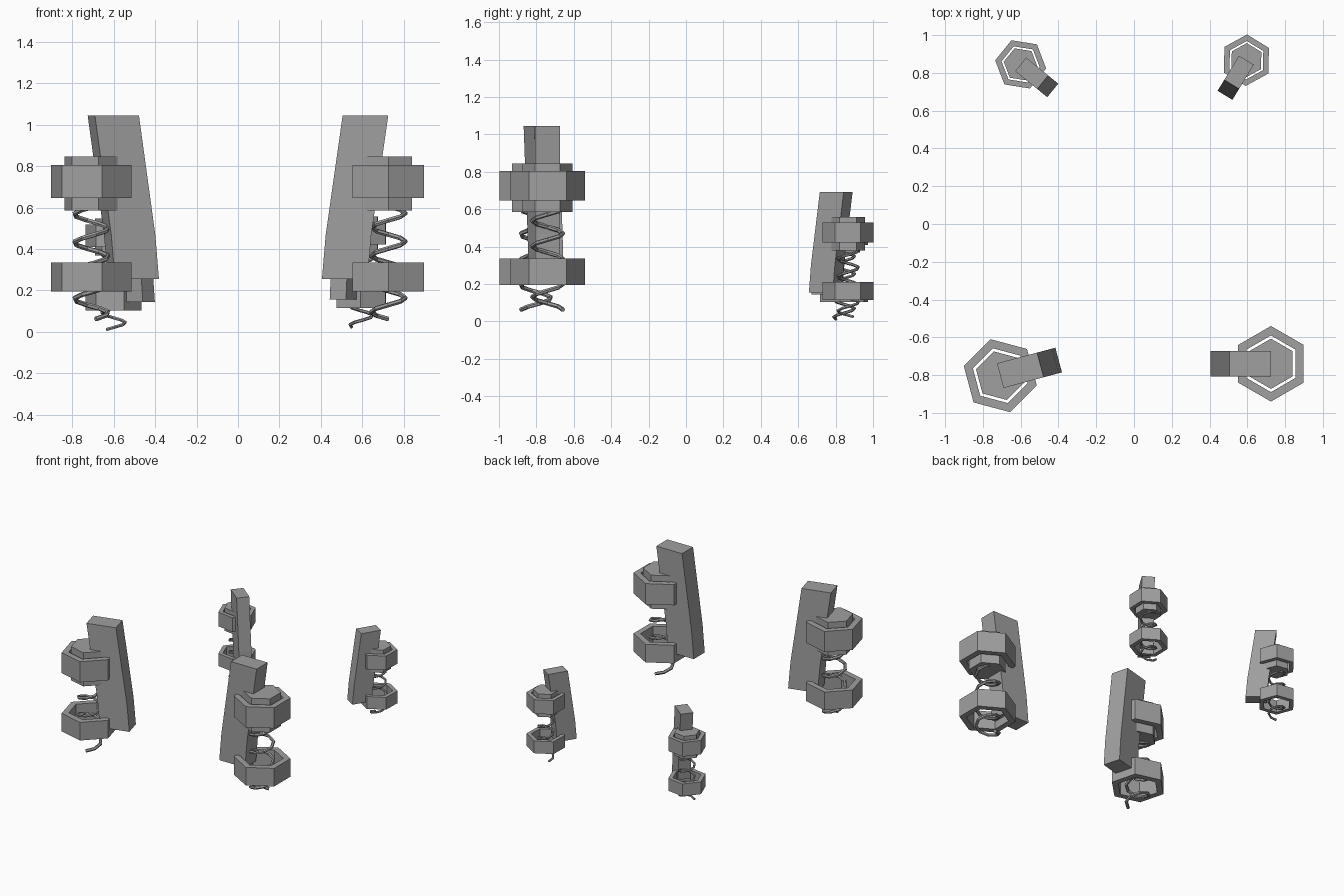
import bpy, math
from mathutils import Matrix, Vector

cube = bpy.data.objects.get("Cube")
if cube:
    bpy.data.objects.remove(cube, do_unlink=True)

steel = bpy.data.materials.new("grey_steel")
steel.use_nodes = True
GREY = (0.35, 0.35, 0.35, 1)
steel.diffuse_color = GREY
steel.node_tree.nodes["Principled BSDF"].inputs["Base Color"].default_value = GREY


def add_part(name, mesh, place):
    mesh.materials.clear()
    mesh.materials.append(steel)
    obj = bpy.data.objects.new(name, mesh)
    obj.matrix_world = place
    bpy.context.collection.objects.link(obj)


def mesh_from(name, verts, faces):
    mesh = bpy.data.meshes.new(name)
    mesh.from_pydata(verts, [], faces)
    return mesh


def hexagon(radius, z):
    return [Vector((radius * math.cos(a), radius * math.sin(a), z))
            for a in (math.radians(30 + 60 * i) for i in range(6))]


# Hollow six-sided collar: four hexagon loops joined round the section
def collar(name, low, high, outer=0.2, inner=0.15):
    loops = [(outer, low), (outer, high), (inner, high), (inner, low)]
    verts = [v for r, z in loops for v in hexagon(r, z)]
    faces = []
    for k in range(4):
        a, b = k * 6, (k + 1) % 4 * 6
        for i in range(6):
            j = (i + 1) % 6
            faces.append((a + i, a + j, b + j, b + i))
    return mesh_from(name, verts, faces)


# Solid six-sided core
def core(name, low, high, radius=0.133):
    verts = hexagon(radius, low) + hexagon(radius, high)
    faces = [(i, (i + 1) % 6, (i + 1) % 6 + 6, i + 6) for i in range(6)]
    faces += [tuple(range(5, -1, -1)), tuple(range(6, 12))]
    return mesh_from(name, verts, faces)


# Bent upright: a rectangle swept along a gently curved edge
def upright(name, width=0.22, half=0.0675):
    edge = [(-0.32, 0.255), (-0.302, 0.467), (-0.22, 1.045)]
    verts = []
    for x, z in edge:
        verts += [(x, -half, z), (x + width, -half, z), (x + width, half, z), (x, half, z)]
    faces = [(3, 2, 1, 0), (8, 9, 10, 11)]
    for s in (0, 4):
        for i in range(4):
            j = (i + 1) % 4
            faces.append((s + i, s + j, s + j + 4, s + i + 4))
    return mesh_from(name, verts, faces)


# Coil spring: bevelled helix converted to a mesh
def spring(name, low=0.062, pitch=0.136, turns=4, radius=0.082, steps=8):
    curve = bpy.data.curves.new(name + "_path", "CURVE")
    curve.dimensions = "3D"
    curve.bevel_depth = 0.012
    curve.bevel_resolution = 1
    curve.use_fill_caps = True
    line = curve.splines.new("POLY")
    line.points.add(turns * steps)
    for i, p in enumerate(line.points):
        a = math.pi / 2 + math.tau * i / steps
        p.co = (radius * math.cos(a), radius * math.sin(a), low + pitch * i / steps, 1)
    temp = bpy.data.objects.new(name + "_path", curve)
    bpy.context.collection.objects.link(temp)
    mesh = bpy.data.meshes.new_from_object(
        temp.evaluated_get(bpy.context.evaluated_depsgraph_get()))
    bpy.data.objects.remove(temp, do_unlink=True)
    for poly in mesh.polygons:
        poly.use_smooth = False
    return mesh


# Four corner units: name, position, turn in degrees, scale
units = [
    ("front_left", (0.725, -0.74, 0), 0, 1),
    ("front_right", (-0.708, -0.803, 0), 195, 1),
    ("back_right", (-0.6, 0.845, -0.031), 141, 0.683),
    ("back_left", (0.595, 0.867, -0.018), 58.6, 0.68),
]
for name, spot, turn, size in units:
    place = (Matrix.Translation(spot) @ Matrix.Rotation(math.radians(turn), 4, "Z")
             @ Matrix.Scale(size, 4))
    add_part(name + "_upper_collar", collar("upper_collar", 0.645, 0.805), place)
    add_part(name + "_lower_collar", collar("lower_collar", 0.195, 0.335), place)
    add_part(name + "_core", core("core", 0.585, 0.845), place)
    add_part(name + "_upright", upright("upright"), place)
    add_part(name + "_spring", spring("spring"), place)
